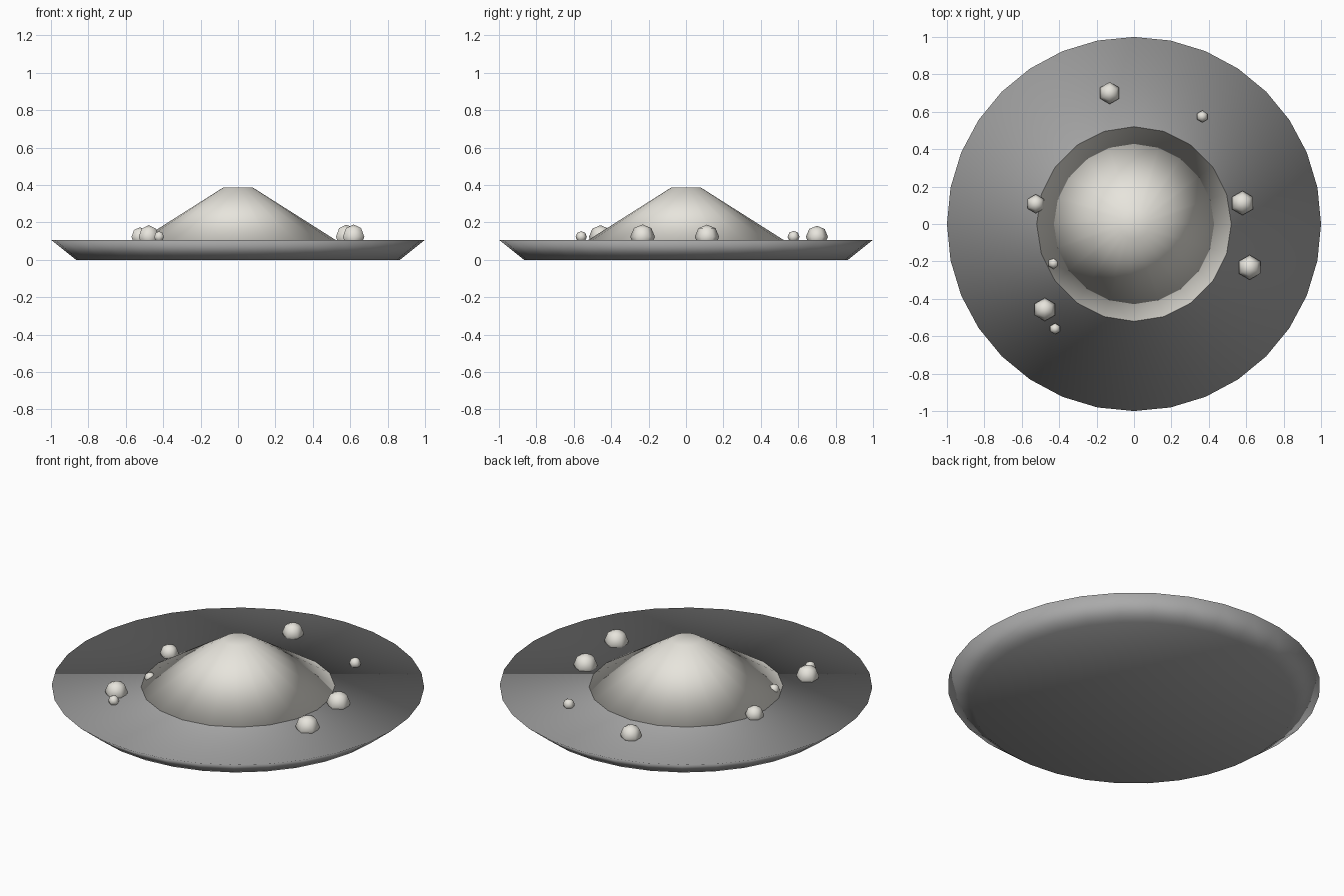
import bpy, bmesh
from mathutils import Matrix

if "Cube" in bpy.data.objects:
    bpy.data.objects.remove(bpy.data.objects["Cube"])


def material(name, rgb):
    m = bpy.data.materials.new(name)
    m.diffuse_color = (*rgb, 1)
    m.use_nodes = True
    m.node_tree.nodes["Principled BSDF"].inputs["Base Color"].default_value = m.diffuse_color
    return m


GREY = material("grey_base", (0.40, 0.40, 0.40))
PALE = material("pale_pile", (0.80, 0.78, 0.72))


def finish(bm, name, mat):
    """Turn a bmesh into a fully smooth-shaded object."""
    for f in bm.faces:
        f.smooth = True
    mesh = bpy.data.meshes.new(name)
    bm.to_mesh(mesh)
    bm.free()
    mesh.materials.append(mat)
    ob = bpy.data.objects.new(name, mesh)
    bpy.context.collection.objects.link(ob)
    return ob


def frustum(name, sides, r_low, r_high, z_low, z_high, mat):
    bm = bmesh.new()
    bmesh.ops.create_cone(bm, cap_ends=True, cap_tris=False, segments=sides,
                          radius1=r_low, radius2=r_high, depth=z_high - z_low,
                          matrix=Matrix.Translation((0, 0, (z_low + z_high) / 2)))
    finish(bm, name, mat)


def ball(name, x, y, r):
    bm = bmesh.new()
    bmesh.ops.create_uvsphere(bm, u_segments=6, v_segments=4, radius=r,
                              matrix=Matrix.Translation((x, y, 0.123)))
    finish(bm, name, PALE)


# Shallow plate flaring upward, and the mound on it
PLATE_TOP = 0.107
frustum("plate", 32, 0.866, 1.0, 0.0, PLATE_TOP, GREY)
frustum("mound", 20, 0.522, 0.08, PLATE_TOP - 0.001, 0.386, PALE)

# Scattered lumps: x, y, radius
lumps = [(-0.13, 0.70, 0.059), (0.365, 0.575, 0.032), (0.58, 0.112, 0.065),
         (0.618, -0.232, 0.066), (-0.477, -0.457, 0.062), (-0.422, -0.56, 0.030),
         (-0.43, -0.21, 0.031), (-0.525, 0.108, 0.051)]
for i, (x, y, r) in enumerate(lumps):
    ball(f"lump_{i + 1}", x, y, r)
